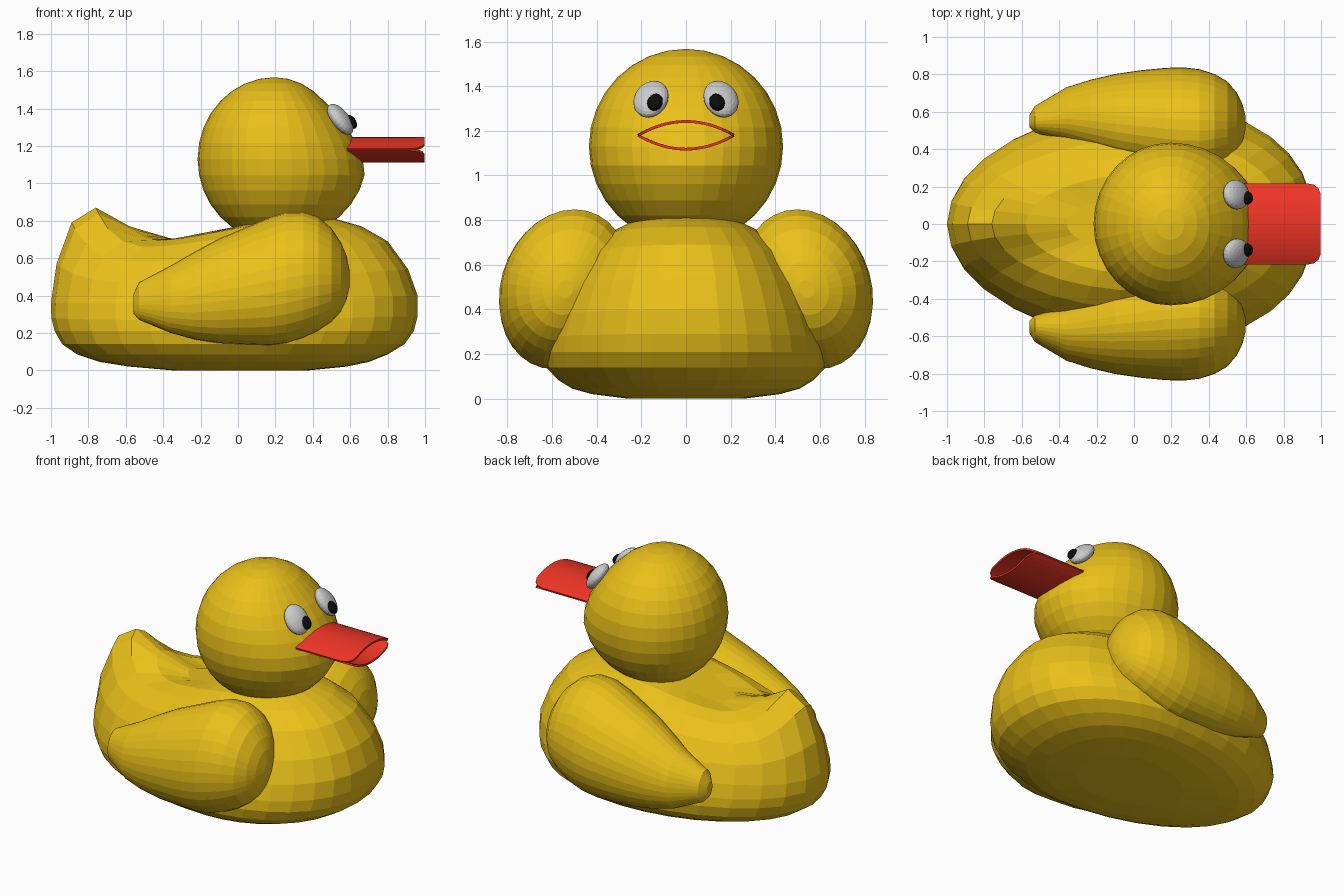
import bpy, bmesh
from math import cos, sin, pi
from mathutils import Vector, Matrix

if "Cube" in bpy.data.objects:
    bpy.data.objects.remove(bpy.data.objects["Cube"])


def material(name, rgb):
    m = bpy.data.materials.new(name)
    m.diffuse_color = (*rgb, 1)
    m.use_nodes = True
    m.node_tree.nodes["Principled BSDF"].inputs["Base Color"].default_value = m.diffuse_color
    return m


YELLOW = material("yellow", (0.82, 0.53, 0.01))
RED = material("red", (0.85, 0.035, 0.018))
WHITE = material("white", (0.8, 0.8, 0.8))
BLACK = material("black", (0.004, 0.004, 0.004))


def finish(name, bm, mat):
    bmesh.ops.recalc_face_normals(bm, faces=bm.faces)
    me = bpy.data.meshes.new(name)
    bm.to_mesh(me)
    bm.free()
    me.materials.append(mat)
    ob = bpy.data.objects.new(name, me)
    bpy.context.collection.objects.link(ob)
    return ob


def loft(name, rings, mat):
    """Skin closed rings of points and cap both ends."""
    bm = bmesh.new()
    loops = [[bm.verts.new(p) for p in ring] for ring in rings]
    n = len(loops[0])
    for a, b in zip(loops, loops[1:]):
        for i in range(n):
            j = (i + 1) % n
            bm.faces.new((a[i], a[j], b[j], b[i]))
    bm.faces.new(loops[0])
    bm.faces.new(loops[-1])
    return finish(name, bm, mat)


def ellipsoid(name, centre, radii, mat, normal=None, seg=32):
    bm = bmesh.new()
    bmesh.ops.create_uvsphere(bm, u_segments=seg, v_segments=seg // 2, radius=1)
    rot = Matrix.Identity(4)
    if normal:
        rot = Vector(normal).to_track_quat('Z', 'Y').to_matrix().to_4x4()
    bm.transform(Matrix.Translation(centre) @ rot @ Matrix.Diagonal((*radii, 1)))
    return finish(name, bm, mat)


# Body: stacked egg-shaped rings, lifted at the back to form the tail
# (back x, back z, side z, front x, front z, half width)
BODY = [
    (-0.35, 0.00, 0.00, 0.38, 0.00, 0.26),
    (-0.58, 0.02, 0.02, 0.58, 0.02, 0.42),
    (-0.74, 0.045, 0.045, 0.70, 0.045, 0.51),
    (-0.86, 0.085, 0.085, 0.80, 0.085, 0.575),
    (-0.94, 0.14, 0.14, 0.89, 0.14, 0.625),
    (-0.98, 0.21, 0.21, 0.94, 0.21, 0.64),
    (-0.998, 0.28, 0.27, 0.96, 0.29, 0.63),
    (-1.00, 0.36, 0.36, 0.96, 0.40, 0.60),
    (-0.97, 0.57, 0.49, 0.91, 0.54, 0.545),
    (-0.89, 0.79, 0.63, 0.80, 0.69, 0.46),
    (-0.76, 0.87, 0.73, 0.66, 0.77, 0.36),
    (-0.58, 0.77, 0.775, 0.52, 0.81, 0.27),
    (-0.36, 0.705, 0.79, 0.36, 0.82, 0.15),
]


def body_ring(xb, zb, zs, xf, zf, hw, n=32):
    xc = xb + (xf - xb) * 0.6
    slope = 0.12 * min(1, max(0, (zs - 0.4) / 0.3))
    pts = []
    for i in range(n):
        c, s = cos(2 * pi * i / n), sin(2 * pi * i / n)
        if c > 0:
            y = hw * abs(s) ** 0.87 * (1 if s > 0 else -1)
            pts.append((xc + (xf - xc) * c, y, zs + (zf - zs) * c))
        else:
            lift = zb - zs + slope
            pts.append((xc + (xc - xb) * c, hw * s, zs + slope * c + lift * c ** 8))
    return pts


loft("body", [body_ring(*r) for r in BODY], YELLOW)

# Head: sphere with fuller lower cheeks and a flatter brow at the front
head = ellipsoid("head", (0.195, 0, 1.13), (0.435, 0.435, 0.437), YELLOW)
for v in head.data.vertices:
    d = v.co.x - 0.195
    f = min(1.13, max(0.86, 1 + 0.7 * (1.25 - v.co.z))) if d > 0 else 0.945
    v.co.x = 0.195 + d * f

# Wings: leaning elliptical sections (x, centre z, half height, centre y, half width)
WING = [
    (-0.56, 0.355, 0.05, 0.55, 0.03),
    (-0.53, 0.37, 0.10, 0.56, 0.07),
    (-0.36, 0.38, 0.18, 0.585, 0.145),
    (-0.23, 0.40, 0.235, 0.58, 0.19),
    (-0.10, 0.425, 0.28, 0.57, 0.23),
    (0.04, 0.45, 0.313, 0.56, 0.26),
    (0.17, 0.475, 0.343, 0.55, 0.282),
    (0.26, 0.495, 0.352, 0.545, 0.29),
    (0.35, 0.51, 0.338, 0.54, 0.285),
    (0.43, 0.515, 0.305, 0.54, 0.26),
    (0.50, 0.51, 0.25, 0.54, 0.22),
    (0.55, 0.50, 0.185, 0.54, 0.16),
    (0.58, 0.495, 0.12, 0.54, 0.10),
    (0.597, 0.49, 0.04, 0.54, 0.035),
]
for side, label in ((1, "left"), (-1, "right")):
    rings = []
    for x, zc, hz, yc, hy in WING:
        ring = []
        for i in range(32):
            a = 2 * pi * i / 32
            dz = hz * sin(a)
            ring.append((x, side * (yc + hy * cos(a) - 0.12 * dz), zc + dz))
        rings.append(ring)
    loft(label + "_wing", rings, YELLOW)

    # Eye and pupil
    n = (0.75, 0.25 * side, 0.6)
    ellipsoid(label + "_eye", (0.547, 0.157 * side, 1.342), (0.08, 0.098, 0.045), WHITE, n, 24)
    ellipsoid(label + "_pupil", (0.602, 0.139 * side, 1.328), (0.036, 0.044, 0.028), BLACK, n, 16)

# Bill: two thin arched sheets with rounded front corners, open at the front
for up, label in ((1, "upper_bill"), (-1, "lower_bill")):
    bm = bmesh.new()
    rows = []
    for x, w in ((0.50, 0.215), (0.92, 0.215), (0.96, 0.208), (0.985, 0.19), (0.998, 0.16)):
        row = []
        for i in range(17):
            y = w * (i / 8 - 1)
            row.append(bm.verts.new((x, y, 1.18 + up * 0.062 * (1 - (y / 0.215) ** 2))))
        rows.append(row)
    for a, b in zip(rows, rows[1:]):
        for i in range(16):
            bm.faces.new((a[i], a[i + 1], b[i + 1], b[i]))
    ob = finish(label, bm, RED)
    mod = ob.modifiers.new("thickness", 'SOLIDIFY')
    mod.thickness = 0.012
    mod.offset = 0
